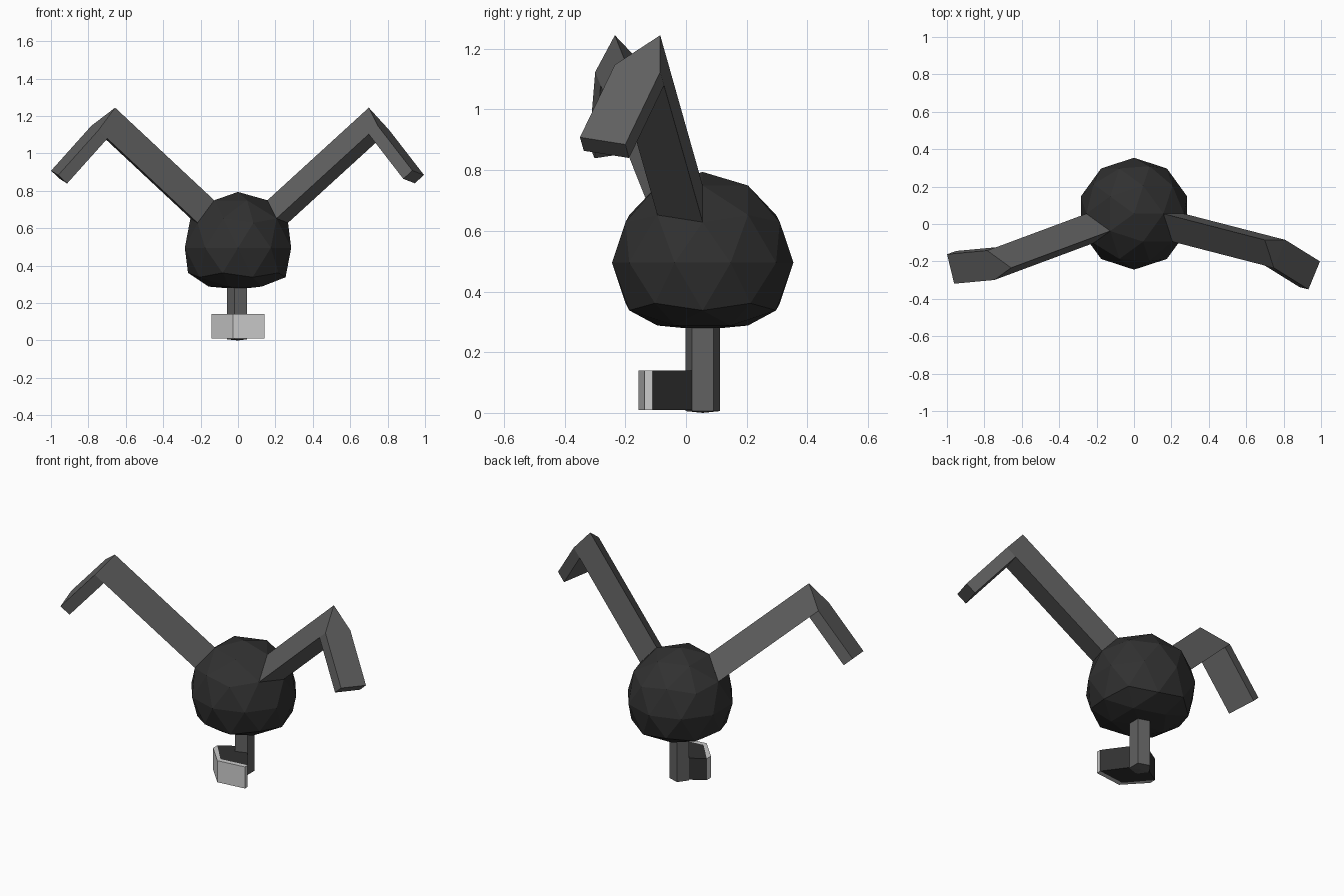
import bpy, bmesh
from math import cos, sin, radians
from mathutils import Vector as V

if "Cube" in bpy.data.objects:
    bpy.data.objects.remove(bpy.data.objects["Cube"])


def grey(name, value):
    m = bpy.data.materials.new(name)
    m.diffuse_color = (value, value, value, 1)
    m.use_nodes = True
    m.node_tree.nodes["Principled BSDF"].inputs["Base Color"].default_value = m.diffuse_color
    return m


DARK, MID = grey("dark_grey", 0.03), grey("mid_grey", 0.12)


def finish(bm, name, mat=None):
    bmesh.ops.recalc_face_normals(bm, faces=bm.faces[:])
    me = bpy.data.meshes.new(name)
    bm.to_mesh(me)
    bm.free()
    ob = bpy.data.objects.new(name, me)
    bpy.context.collection.objects.link(ob)
    if mat:
        me.materials.append(mat)
    return ob


def build(name, points, faces, mat=None):
    bm = bmesh.new()
    vs = [bm.verts.new(p) for p in points]
    for f in faces:
        bm.faces.new([vs[i] for i in f])
    return finish(bm, name, mat)


C = V((0, 0.055, 0.495))   # body centre
R = 0.299

# Root triangle of each arm, lying exactly on one facet of the body
ROOTS = {
    "right_arm": [(0.526, 0, 0.851), (0.894, 0, 0.447), (0.688, -0.5, 0.526)],
    "left_arm": [(-0.425, -0.309, 0.851), (-0.7236, -0.5257, 0.447), (-0.851, 0, 0.526)],
}
ROOTS = {k: [C + V(p) * R for p in t] for k, t in ROOTS.items()}

# Body: faceted ball with open facets for the arms and an open, flattened underside
bm = bmesh.new()
bmesh.ops.create_icosphere(bm, subdivisions=2, radius=R)
for v in bm.verts:
    v.co += C
kill = []
for f in bm.faces:
    for tri in ROOTS.values():
        if (f.calc_center_median() - sum(tri, V()) / 3).length < 0.02:
            kill.append(f)
bmesh.ops.delete(bm, geom=kill, context='FACES')
bmesh.ops.delete(bm, geom=[v for v in bm.verts if v.co.z < C.z - 0.95 * R], context='VERTS')
for v in bm.verts:
    if v.co.z < C.z - 0.8 * R:
        v.co.z = 0.288
finish(bm, "body", DARK)


# Post: five-sided column with a shallow pointed base
def ring(r, z):
    return [V((r * cos(radians(36 + 72 * i)), C.y + r * sin(radians(36 + 72 * i)), z))
            for i in range(5)]


def side_faces(base, top, n=5):
    return [(base + i, base + (i + 1) % n, top + (i + 1) % n, top + i) for i in range(n)]


build("underside", ring(R * 0.526, 0.288) + ring(0.06, 0.279), side_faces(0, 5), DARK)
build("post", ring(0.06, 0.279) + ring(0.06, 0.006) + [(0, C.y, 0)],
      side_faces(0, 5) + [(5 + i, 5 + (i + 1) % 5, 10) for i in range(5)], MID)


# Arms: triangular upper arm, with a forearm pulled out of the side near the elbow
def arm(name, upper, fore):
    root, upper, fore = ROOTS[name], V(upper), V(fore)
    elbow = [p + upper for p in root]
    cut = [p - upper * 0.09 for p in elbow]
    tip = [p + fore for p in (elbow[1], elbow[2], cut[2], cut[1])]
    faces = side_faces(0, 3, 3) + [(3, 4, 7, 6), (5, 3, 6, 8), (6, 7, 8)]
    joint = (7, 8, 5, 4)
    for i in range(4):
        j = (i + 1) % 4
        faces.append((joint[i], joint[j], 9 + j, 9 + i))
    faces.append((9, 10, 11, 12))
    build(name, root + cut + elbow + tip, faces, MID)


arm("right_arm", (0.542, -0.14, 0.495), (0.185, -0.115, -0.239))
arm("left_arm", (-0.53, -0.197, 0.495), (-0.215, -0.02, -0.24))


# Foot: flared block growing out of the two front sides of the post
def slab(name, plan, mat=None):
    n = len(plan)
    pts = [(x, y, z) for z in (0.01, 0.14) for x, y in plan]
    build(name, pts, side_faces(0, n, n) + [tuple(range(n)), tuple(range(n, 2 * n))], mat)


inner = [(-0.142, 0.005), (-0.026, -0.13), (0.142, -0.11)]
slab("foot", [(0.0485, 0.02), (-0.0185, -0.002), (-0.06, 0.055)] + inner, DARK)

# Toe plate: bent lighter strip across the front of the foot
slab("toe_plate", inner + [(0.142, -0.137), (-0.028, -0.157), (-0.142, -0.035)])
